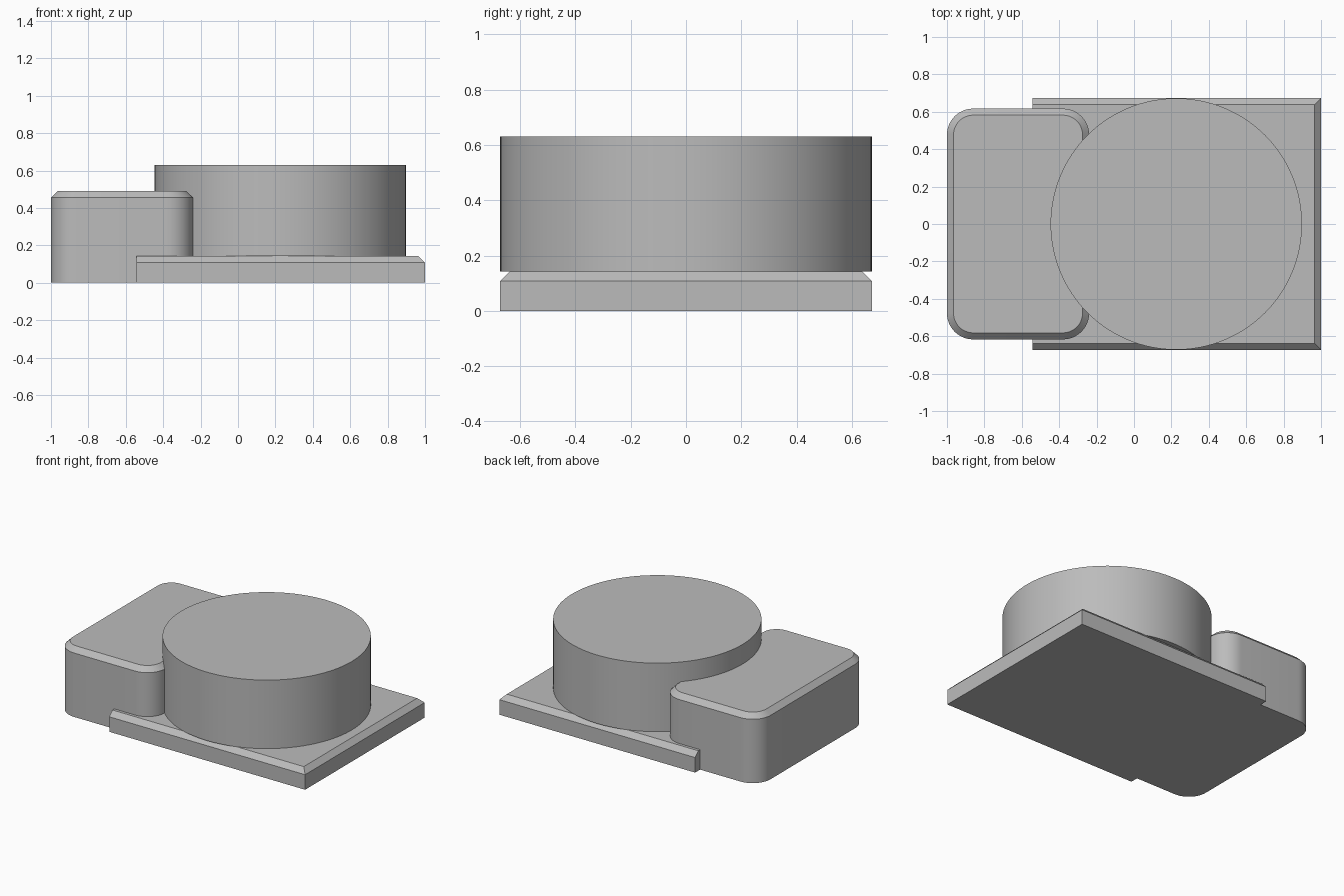
import bpy, bmesh
from math import cos, sin, pi, radians

if "Cube" in bpy.data.objects:
    bpy.data.objects.remove(bpy.data.objects["Cube"])

grey = bpy.data.materials.new("plain grey")
grey.use_nodes = True
colour = (0.5, 0.5, 0.5, 1)
grey.diffuse_color = colour
grey.node_tree.nodes["Principled BSDF"].inputs["Base Color"].default_value = colour


def stack(name, rings):
    """Solid made from matching rings, each a (height, outline) pair."""
    bm = bmesh.new()
    loops = [[bm.verts.new((x, y, z)) for x, y in outline] for z, outline in rings]
    n = len(loops[0])
    for low, high in zip(loops, loops[1:]):
        for i in range(n):
            j = (i + 1) % n
            bm.faces.new((low[i], low[j], high[j], high[i]))
    bm.faces.new(loops[0][::-1])
    bm.faces.new(loops[-1])
    mesh = bpy.data.meshes.new(name)
    bm.to_mesh(mesh)
    bm.free()
    mesh.materials.append(grey)
    obj = bpy.data.objects.new(name, mesh)
    bpy.context.collection.objects.link(obj)
    bpy.ops.object.select_all(action="DESELECT")
    obj.select_set(True)
    bpy.context.view_layer.objects.active = obj
    bpy.ops.object.shade_smooth_by_angle(angle=radians(30))
    return obj


def circle(cx, radius, sides=128):
    return [(cx + radius * cos(2 * pi * i / sides), radius * sin(2 * pi * i / sides))
            for i in range(sides)]


def rectangle(x0, x1, half_y):
    return [(x0, -half_y), (x1, -half_y), (x1, half_y), (x0, half_y)]


def rounded(x0, x1, half_y, corner, inset=0, steps=12):
    """Rounded rectangle; an inset keeps the corner centres in place."""
    radius = corner - inset
    centres = [(x1 - corner, half_y - corner), (x0 + corner, half_y - corner),
               (x0 + corner, corner - half_y), (x1 - corner, corner - half_y)]
    return [(cx + radius * cos(pi / 2 * (q + i / steps)),
             cy + radius * sin(pi / 2 * (q + i / steps)))
            for q, (cx, cy) in enumerate(centres) for i in range(steps + 1)]


bevel = 0.035

# Base plate, bevelled on three sides with a plain end under the block
left, right, depth, top = -0.543, 1.0, 0.673, 0.142
stack("base_plate", [
    (0, rectangle(left, right, depth)),
    (top - bevel, rectangle(left, right, depth)),
    (top, rectangle(left, right - bevel, depth - bevel))])

# Rounded block with a bevelled top edge
block = (-1.0, -0.24, 0.617, 0.14)
block_top = 0.49
stack("rounded_block", [
    (0, rounded(*block)),
    (block_top - bevel, rounded(*block)),
    (block_top, rounded(*block, inset=bevel))])

# Large drum standing on the plate
drum = circle(0.226, 0.672)
stack("drum", [(top, drum), (0.63, drum)])
